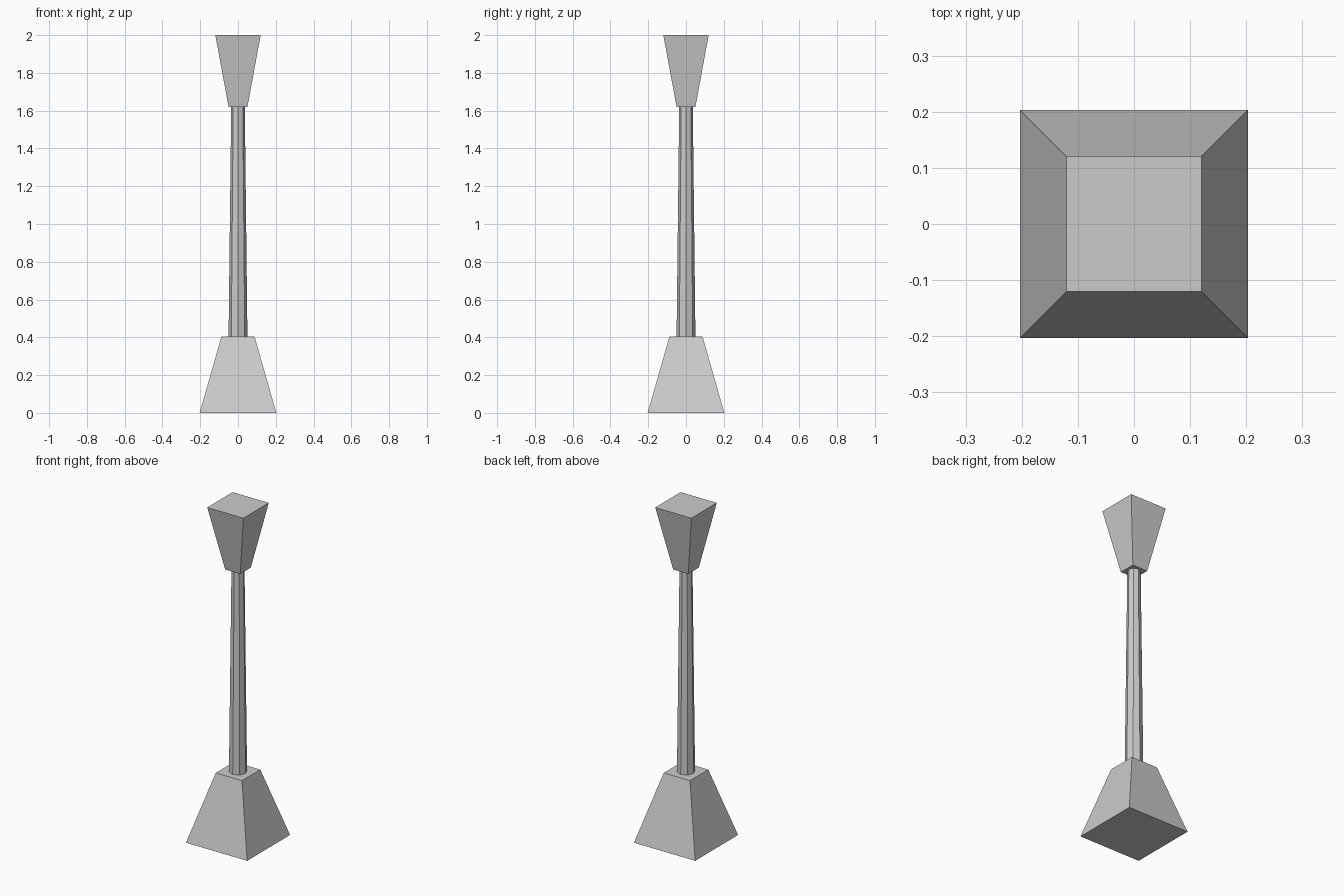
import bpy
import bmesh
from math import pi, sqrt
from mathutils import Matrix

if "Cube" in bpy.data.objects:
    bpy.data.objects.remove(bpy.data.objects["Cube"])

GREY = (0.6, 0.6, 0.6, 1.0)
grey = bpy.data.materials.new("grey")
grey.use_nodes = True
grey.diffuse_color = GREY
grey.node_tree.nodes["Principled BSDF"].inputs["Base Color"].default_value = GREY


def frustum(name, sides, r_low, r_high, z_low, z_high, turn=0.0):
    """Flat-faced tapered prism standing between two heights."""
    bm = bmesh.new()
    place = Matrix.Translation((0, 0, (z_low + z_high) / 2)) @ Matrix.Rotation(turn, 4, "Z")
    bmesh.ops.create_cone(bm, cap_ends=True, segments=sides, radius1=r_low,
                          radius2=r_high, depth=z_high - z_low, matrix=place)
    mesh = bpy.data.meshes.new(name)
    bm.to_mesh(mesh)
    bm.free()
    mesh.materials.append(grey)
    obj = bpy.data.objects.new(name, mesh)
    bpy.context.collection.objects.link(obj)
    return obj


def square_frustum(name, half_low, half_high, z_low, z_high):
    return frustum(name, 4, half_low * sqrt(2), half_high * sqrt(2), z_low, z_high, pi / 4)


# Wide square foot
square_frustum("base", 0.203, 0.087, 0.0, 0.405)
# Slim eight-sided tapering post
frustum("shaft", 8, 0.05, 0.036, 0.405, 1.62)
# Flared square head
square_frustum("head", 0.05, 0.12, 1.62, 2.0)
